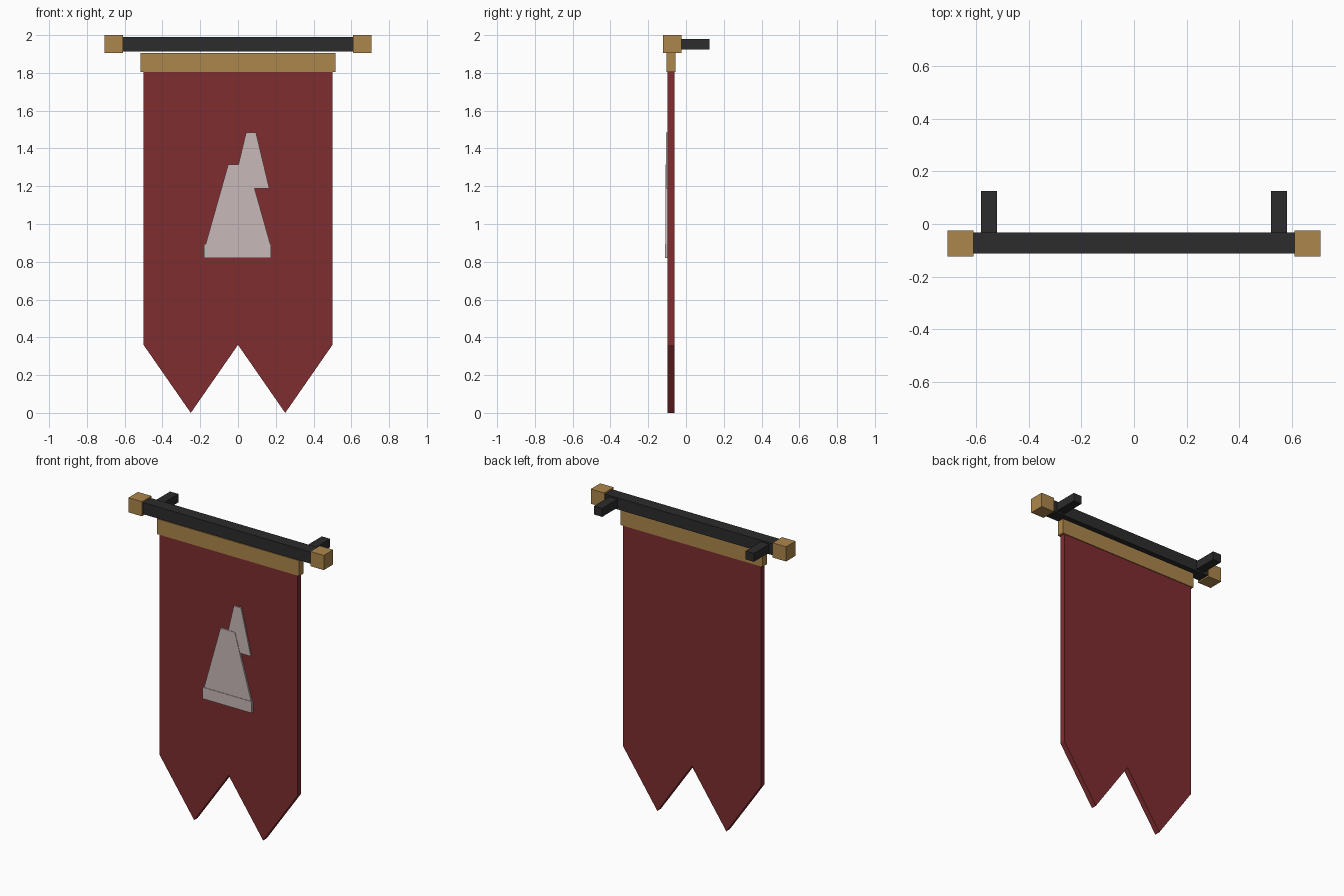
import bpy

if "Cube" in bpy.data.objects:
    bpy.data.objects.remove(bpy.data.objects["Cube"])


def material(name, rgb):
    m = bpy.data.materials.new(name)
    m.diffuse_color = (*rgb, 1)
    m.use_nodes = True
    m.node_tree.nodes["Principled BSDF"].inputs["Base Color"].default_value = m.diffuse_color
    return m


RED = material("red cloth", (0.209, 0.026, 0.029))
GOLD = material("gold", (0.413, 0.238, 0.072))
BLACK = material("black iron", (0.025, 0.025, 0.026))
PALE = material("pale emblem", (0.584, 0.479, 0.479))


def plate(name, outline, y0, y1, mat):
    """Extrude an (x, z) outline, counterclockwise from the front, from y0 to y1."""
    n = len(outline)
    verts = [(x, y, z) for y in (y0, y1) for x, z in outline]
    faces = [tuple(range(n)), tuple(range(2 * n - 1, n - 1, -1))]
    faces += [(i, i + n, (i + 1) % n + n, (i + 1) % n) for i in range(n)]
    me = bpy.data.meshes.new(name)
    me.from_pydata(verts, [], faces)
    me.materials.append(mat)
    ob = bpy.data.objects.new(name, me)
    bpy.context.collection.objects.link(ob)
    return ob


def box(name, x0, x1, y0, y1, z0, z1, mat):
    return plate(name, [(x0, z0), (x1, z0), (x1, z1), (x0, z1)], y0, y1, mat)


def taper(name, xc, half_bottom, half_top, z0, z1, y0, y1, mat):
    return plate(name, [(xc - half_bottom, z0), (xc + half_bottom, z0),
                        (xc + half_top, z1), (xc - half_top, z1)], y0, y1, mat)


# Cloth with two pointed tails
plate("cloth", [(-0.5, 0.36), (-0.25, 0), (0, 0.36), (0.25, 0), (0.5, 0.36),
                (0.5, 1.85), (-0.5, 1.85)], -0.097, -0.06, RED)

# Hanging rail and pole
box("header_band", -0.515, 0.515, -0.102, -0.055, 1.805, 1.905, GOLD)
box("pole", -0.62, 0.62, -0.112, -0.033, 1.914, 1.99, BLACK)

# Pole caps and wall brackets on both sides
for side, s in (("left", -1), ("right", 1)):
    x0, x1 = sorted((s * 0.61, s * 0.708))
    box(side + "_pole_cap", x0, x1, -0.123, -0.025, 1.904, 2.0, GOLD)
    x0, x1 = sorted((s * 0.52, s * 0.58))
    box(side + "_wall_bracket", x0, x1, -0.06, 0.125, 1.925, 1.98, BLACK)

# Emblem: base bar, tapered body and offset head
box("emblem_base", -0.18, 0.176, -0.111, -0.09, 0.82, 0.895, PALE)
taper("emblem_body", 0, 0.172, 0.052, 0.89, 1.315, -0.108, -0.09, PALE)
taper("emblem_head", 0.069, 0.097, 0.026, 1.187, 1.485, -0.105, -0.09, PALE)
